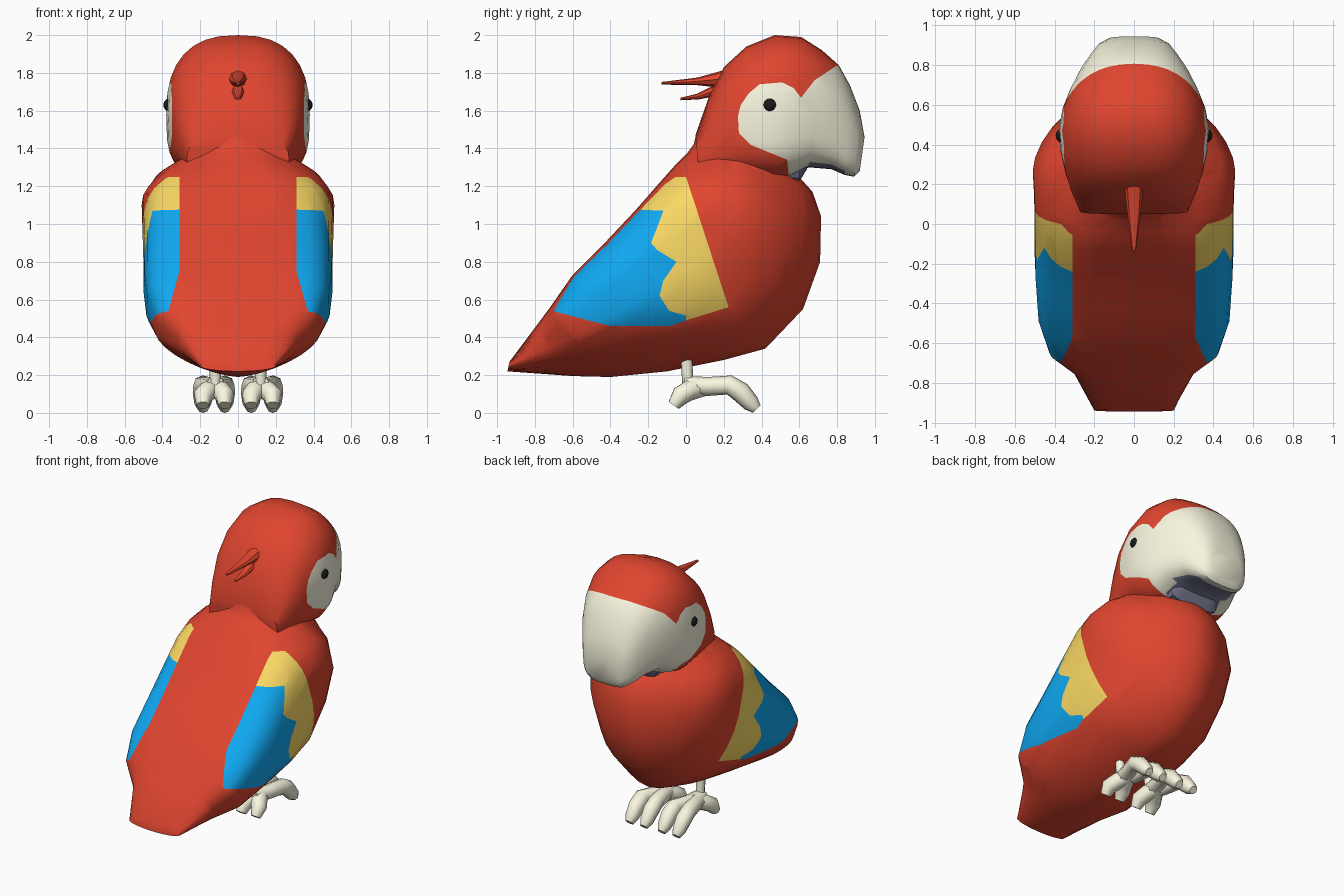
import bpy, bmesh, math
from mathutils import Vector

if "Cube" in bpy.data.objects:
    bpy.data.objects.remove(bpy.data.objects["Cube"])


def material(name, rgb):
    m = bpy.data.materials.new(name)
    m.diffuse_color = (*rgb, 1)
    m.use_nodes = True
    m.node_tree.nodes["Principled BSDF"].inputs["Base Color"].default_value = m.diffuse_color
    return m


RED = material("red", (0.74, 0.06, 0.028))
BLUE = material("blue", (0.005, 0.40, 0.90))
YELLOW = material("yellow", (0.97, 0.70, 0.13))
CREAM = material("cream", (0.95, 0.92, 0.74))
GREY = material("mouth_grey", (0.18, 0.19, 0.28))
BLACK = material("black", (0.01, 0.01, 0.01))


def finish(name, bm, mats, angle=40):
    bmesh.ops.recalc_face_normals(bm, faces=bm.faces)
    me = bpy.data.meshes.new(name)
    bm.to_mesh(me)
    bm.free()
    ob = bpy.data.objects.new(name, me)
    bpy.context.collection.objects.link(ob)
    for m in mats:
        me.materials.append(m)
    bpy.ops.object.select_all(action='DESELECT')
    ob.select_set(True)
    bpy.context.view_layer.objects.active = ob
    bpy.ops.object.shade_smooth_by_angle(angle=math.radians(angle))
    return ob


def loft(stations, n, shift, exps=(2, 2)):
    """Rings from upper (y, z), lower (y, z), half-width and roundness exponents."""
    bm = bmesh.new()
    rings = []
    for top, low, w, *own in stations:
        e_top, e_low = own or exps
        a, b = Vector((0, *top)), Vector((0, *low))
        c = a.lerp(b, shift)
        ring = []
        for i in range(n):
            t = 2 * math.pi * i / n
            s, k = math.sin(t), math.cos(t)
            e = e_top if k > 0 else e_low
            x = math.copysign(abs(s) ** (2 / e), s) * w
            p = c + ((a - c) if k > 0 else (b - c)) * abs(k) ** (2 / e)
            ring.append(bm.verts.new((x, p.y, p.z)))
        rings.append(ring)
    for r, q in zip(rings, rings[1:]):
        for i in range(n):
            bm.faces.new((r[i], r[(i + 1) % n], q[(i + 1) % n], q[i]))
    bm.faces.new(rings[0])
    bm.faces.new(rings[-1])
    return bm


def inside(y, z, poly):
    hit = False
    for (y1, z1), (y2, z2) in zip(poly, poly[1:] + poly[:1]):
        if (z1 > z) != (z2 > z) and y < (y2 - y1) * (z - z1) / (z2 - z1) + y1:
            hit = not hit
    return hit


def bisect(bm, faces, co, no):
    geom = set(faces)
    for f in faces:
        geom.update(f.edges)
        geom.update(f.verts)
    bmesh.ops.bisect_plane(bm, geom=list(geom), plane_co=co, plane_no=no, dist=1e-4)


def paint(bm, poly, index, limit=lambda c: True):
    """Cut the mesh along a side-view outline and colour the inside."""
    for (y1, z1), (y2, z2) in zip(poly, poly[1:] + poly[:1]):
        near = [f for f in bm.faces
                if min(v.co.y for v in f.verts) <= max(y1, y2) and max(v.co.y for v in f.verts) >= min(y1, y2)
                and min(v.co.z for v in f.verts) <= max(z1, z2) and max(v.co.z for v in f.verts) >= min(z1, z2)]
        if near:
            bisect(bm, near, (0, y1, z1), (0, z1 - z2, y2 - y1))
    for f in bm.faces:
        c = f.calc_center_median()
        if inside(c.y, c.z, poly) and limit(c):
            f.material_index = index


# Body with wings coloured on its flanks
body = loft([
    ((-0.935, 0.27), (-0.945, 0.22), 0.20, 2.5, 2), ((-0.80, 0.45), (-0.60, 0.195), 0.31, 3, 1.7),
    ((-0.715, 0.565), (-0.40, 0.19), 0.43, 4.6, 1.5), ((-0.60, 0.73), (-0.10, 0.22), 0.485, 4.4, 1.5),
    ((-0.43, 0.90), (0.20, 0.28), 0.50, 4, 1.7), ((-0.27, 1.07), (0.42, 0.34), 0.50, 4, 1.8),
    ((-0.13, 1.23), (0.62, 0.55), 0.505, 3.4, 1.75), ((-0.05, 1.32), (0.71, 0.80), 0.51, 2.3, 1.7),
    ((0.01, 1.38), (0.715, 1.04), 0.44, 1.7, 1.65), ((0.04, 1.42), (0.67, 1.17), 0.32, 1.8, 1.9),
    ((0.06, 1.50), (0.58, 1.27), 0.26, 2, 2)], 32, 0.42)
for s in (1, -1):
    bisect(body, body.faces[:], (s * 0.31, 0, 0), (1, 0, 0))
    bisect(body, body.faces[:], (s * 0.31, 0, 0.75), (1, 0, s * 0.28))


def flank(c):
    return abs(c.x) > 0.31 + max(0, 0.75 - c.z) * 0.28


border = [(-0.12, 1.07), (-0.15, 0.99), (-0.185, 0.90), (-0.15, 0.86), (-0.05, 0.80),
          (-0.12, 0.70), (-0.14, 0.62), (-0.09, 0.54), (0.0, 0.515)]
paint(body, border + [(0, 0.49), (-0.08, 0.46), (-0.4, 0.46), (-0.71, 0.54), (-0.75, 0.6), (-0.33, 1.08)], 1, flank)
paint(body, [(0, 1.25), (-0.2, 1.25), (-0.33, 1.08)] + border + [(0, 0.49), (0.225, 0.56)], 2, flank)
finish("body", body, [RED, BLUE, YELLOW])

# Head with pale cheeks and hooked beak
head = loft([
    ((0.05, 1.47), (0.07, 1.25), 0.27), ((0.12, 1.67), (0.20, 1.25), 0.315),
    ((0.20, 1.83), (0.30, 1.25), 0.345), ((0.32, 1.94), (0.40, 1.24), 0.37),
    ((0.47, 2.00), (0.47, 1.23), 0.38), ((0.61, 1.99), (0.56, 1.25), 0.36),
    ((0.72, 1.92), (0.65, 1.30), 0.32), ((0.81, 1.84), (0.77, 1.29), 0.265),
    ((0.87, 1.73), (0.84, 1.26), 0.22), ((0.92, 1.60), (0.89, 1.25), 0.18),
    ((0.945, 1.46), (0.92, 1.28), 0.13)], 32, 0.55, (2.5, 3.4))
paint(head, [(0.275, 1.57), (0.29, 1.63), (0.33, 1.69), (0.39, 1.74), (0.51, 1.75), (0.57, 1.72),
             (0.61, 1.67), (0.68, 1.76), (0.80, 1.84), (1.0, 1.9), (1.0, 1.2), (0.55, 1.2),
             (0.535, 1.34), (0.34, 1.42), (0.28, 1.48)], 1)
bmesh.ops.recalc_face_normals(head, faces=head.faces)
for f in head.faces:
    c = f.calc_center_median()
    if 0.58 < c.y < 0.86 and f.normal.z < -0.84:
        f.material_index = 2
finish("head", head, [RED, CREAM, GREY])

# Lower beak tucked under the upper one
finish("lower_beak", loft([((0.50, 1.33), (0.50, 1.22), 0.20), ((0.60, 1.33), (0.60, 1.225), 0.19),
                           ((0.66, 1.35), (0.64, 1.29), 0.15)], 12, 0.5, (3, 3)), [GREY])

# Crest feathers
for name, st in (
        ("upper_crest", [((0.22, 1.82), (0.19, 1.72), 0.05), ((0.06, 1.775), (0.06, 1.735), 0.035),
                         ((-0.13, 1.752), (-0.13, 1.738), 0.01)]),
        ("lower_crest", [((0.18, 1.75), (0.17, 1.68), 0.035), ((0.06, 1.69), (0.07, 1.66), 0.025),
                         ((-0.03, 1.668), (-0.03, 1.655), 0.01)])):
    finish(name, loft(st, 8, 0.5), [RED])


def tube(name, pts, radii, mat):
    cu = bpy.data.curves.new(name, 'CURVE')
    cu.dimensions = '3D'
    cu.bevel_depth = 1
    cu.bevel_resolution = 2
    cu.use_fill_caps = True
    sp = cu.splines.new('POLY')
    sp.points.add(len(pts) - 1)
    for p, co, r in zip(sp.points, pts, radii):
        p.co, p.radius = (*co, 1), r
    ob = bpy.data.objects.new(name, cu)
    cu.materials.append(mat)
    bpy.context.collection.objects.link(ob)


# Legs, toes and eyes on both sides
for s, side in ((1, "right"), (-1, "left")):
    tube(side + "_leg", [(s * 0.12, 0.0, 0.34), (s * 0.12, 0.01, 0.15)], [0.03, 0.03], CREAM)
    for tag, x in (("inner", 0.07), ("outer", 0.185)):
        m = (x + 0.12) / 2
        tube(f"{side}_{tag}_front_toe",
             [(s * 0.12, 0.0, 0.145), (s * m, 0.12, 0.14), (s * x, 0.23, 0.148), (s * x, 0.29, 0.11),
              (s * x, 0.345, 0.05), (s * x, 0.375, 0.02)], [0.05, 0.05, 0.052, 0.055, 0.046, 0.028], CREAM)
        tube(f"{side}_{tag}_back_toe",
             [(s * 0.12, 0.10, 0.14), (s * m, 0.02, 0.12), (s * x, -0.03, 0.09), (s * x, -0.065, 0.04)],
             [0.05, 0.055, 0.052, 0.034], CREAM)
    eye = bmesh.new()
    bmesh.ops.create_uvsphere(eye, u_segments=16, v_segments=10, radius=0.037)
    bmesh.ops.translate(eye, verts=eye.verts, vec=(s * 0.358, 0.445, 1.63))
    finish(side + "_eye", eye, [BLACK])
